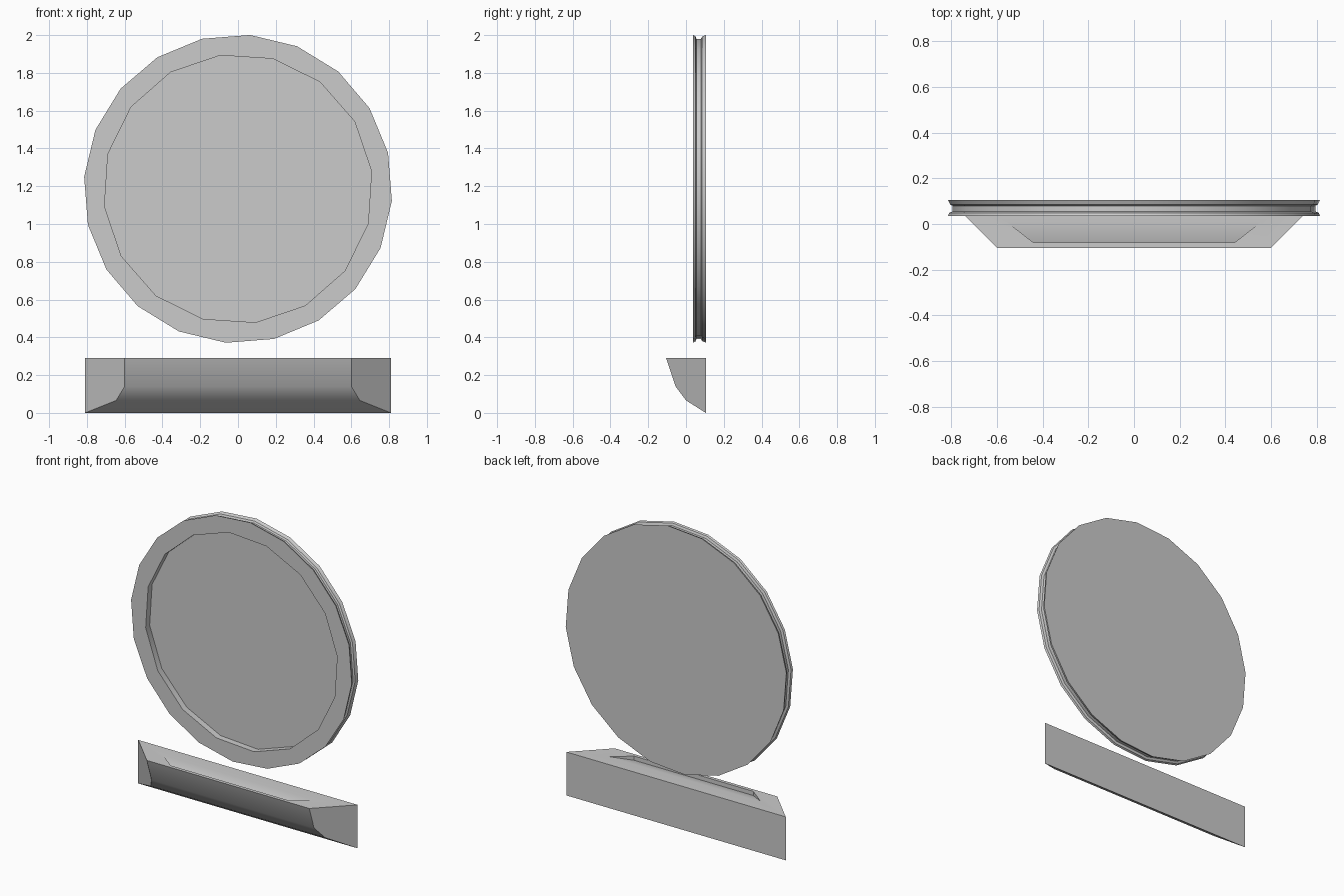
import bpy, bmesh, math

if "Cube" in bpy.data.objects:
    bpy.data.objects.remove(bpy.data.objects["Cube"])


def finish(bm, name):
    bmesh.ops.recalc_face_normals(bm, faces=bm.faces[:])
    me = bpy.data.meshes.new(name)
    bm.to_mesh(me)
    bm.free()
    ob = bpy.data.objects.new(name, me)
    bpy.context.collection.objects.link(ob)
    bpy.ops.object.select_all(action='DESELECT')
    ob.select_set(True)
    bpy.context.view_layer.objects.active = ob
    bpy.ops.object.shade_smooth_by_angle(angle=math.radians(30))
    return ob


def ring(bm, r, y, n, phase):
    pts = [math.radians(phase + 360 * i / n) for i in range(n)]
    return [bm.verts.new((r * math.cos(a), y, 1.186 + r * math.sin(a))) for a in pts]


def bridge(bm, a, b, closed=True):
    n = len(a)
    for i in range(n if closed else n - 1):
        j = (i + 1) % n
        bm.faces.new((a[i], a[j], b[j], b[i]))


def loop_edges(bm, r):
    edges = []
    for i in range(len(r)):
        pair = (r[i], r[(i + 1) % len(r)])
        edges.append(bm.edges.get(pair) or bm.edges.new(pair))
    return edges


# Round mirror: grooved rim, flat back, recessed glass
bm = bmesh.new()
rim = [(0.817, 0.036), (0.812, 0.049), (0.797, 0.055),
       (0.797, 0.079), (0.808, 0.085), (0.817, 0.105)]
outer = [ring(bm, r, y, 20, 13.5) for r, y in rim]
for a, b in zip(outer, outer[1:]):
    bridge(bm, a, b)
bm.faces.new(outer[-1])
lip = ring(bm, 0.713, 0.036, 16, 7.5)
glass = ring(bm, 0.713, 0.078, 16, 7.5)
bridge(bm, lip, glass)
bm.faces.new(glass)
bmesh.ops.triangle_fill(bm, use_beauty=True, use_dissolve=False,
                        edges=loop_edges(bm, outer[0]) + loop_edges(bm, lip))
finish(bm, "round_mirror")

# Shelf: curved front profile with angled ends
bm = bmesh.new()
profile = [(0.60, -0.105, 0.29), (0.60, -0.055, 0.14),
           (0.645, 0.0, 0.066), (0.81, 0.105, 0.0)]
left, right = ([bm.verts.new((s * x, y, z)) for x, y, z in profile] for s in (-1, 1))
bridge(bm, left, right, closed=False)
back_l, back_r = (bm.verts.new((s * 0.81, 0.105, 0.29)) for s in (-1, 1))
bm.faces.new(left + [back_l])
bm.faces.new(right + [back_r])
bm.faces.new((left[-1], right[-1], back_r, back_l))

# Shallow tray in the shelf top, its floor sloping down to a front step
top = [left[0], right[0], back_r, back_l]
plan = [(-0.44, -0.082), (0.44, -0.082), (0.56, 0.012), (-0.56, 0.012)]
tray = [bm.verts.new((x, y, 0.29)) for x, y in plan]
bridge(bm, top, tray)
floor = [bm.verts.new((x, y, 0.262)) for x, y in plan[:2]]
bm.faces.new((tray[0], tray[1], floor[1], floor[0]))
bm.faces.new((tray[1], tray[2], floor[1]))
bm.faces.new((tray[0], floor[0], tray[3]))
bm.faces.new((floor[0], floor[1], tray[2], tray[3]))
finish(bm, "shelf")
